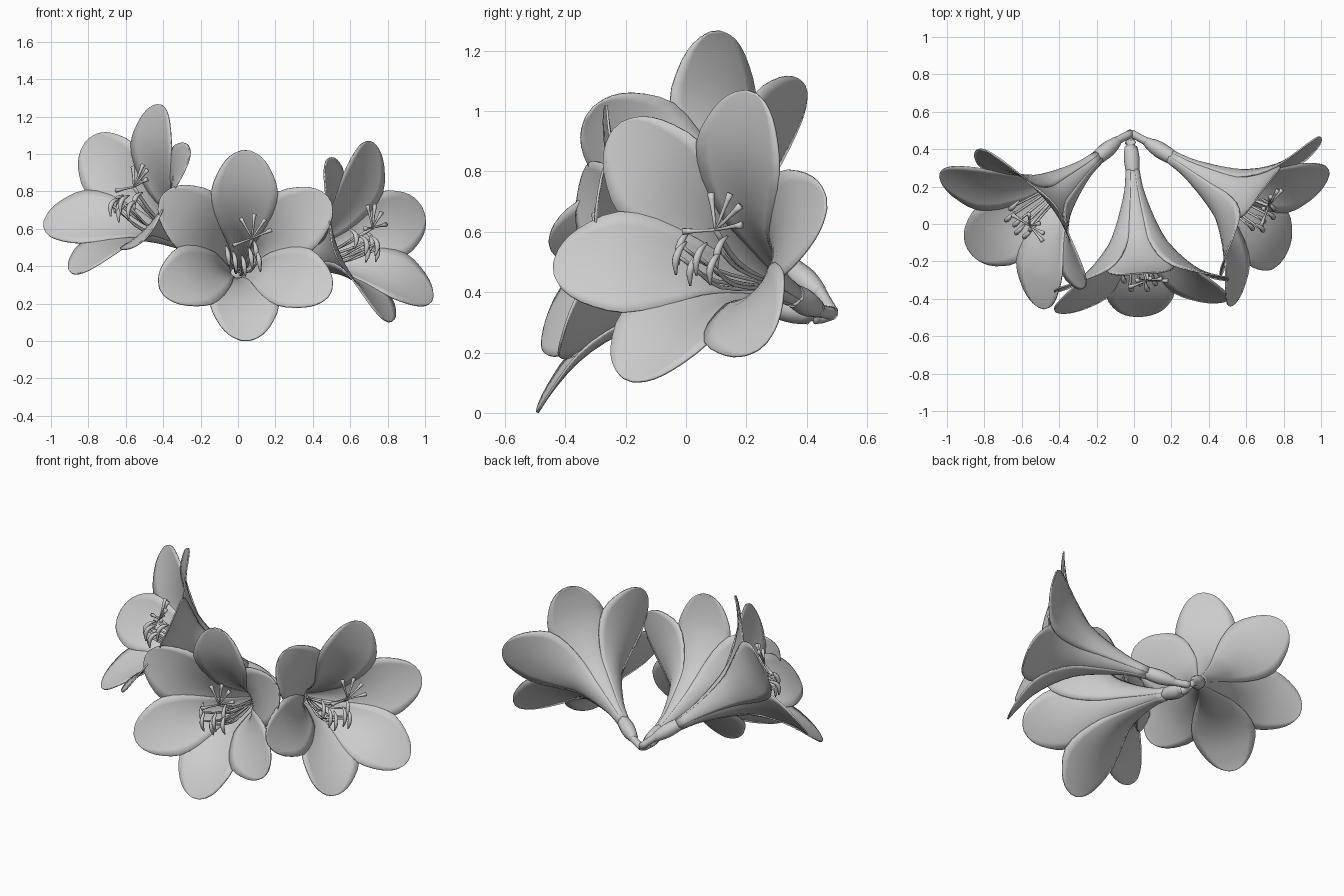
import bpy, bmesh, math
from mathutils import Vector, Matrix

if "Cube" in bpy.data.objects:
    bpy.data.objects.remove(bpy.data.objects["Cube"])

JOINT = Vector((-0.015, 0.485, 0.33))

# petal midline: radius from flower axis, position along axis, half width
PROFILE = [(.034, -.68, .024), (.046, -.58, .031), (.075, -.475, .05),
           (.11, -.375, .075), (.157, -.275, .112), (.24, -.168, .165),
           (.33, -.09, .187), (.41, -.045, .155), (.47, -.018, .112),
           (.505, -.005, .066), (.522, 0, .02)]


def smooth(points, steps):
    """Catmull-Rom resampling of a list of tuples."""
    p = [Vector(q) for q in points]
    p = [2 * p[0] - p[1]] + p + [2 * p[-1] - p[-2]]
    out = []
    for i in range(1, len(p) - 2):
        a, b, c, d = p[i - 1:i + 3]
        for k in range(steps):
            t = k / steps
            out.append(.5 * (2 * b + (c - a) * t + (2 * a - 5 * b + 4 * c - d) * t * t
                             + (3 * b - a - 3 * c + d) * t ** 3))
    return out + [p[-2]]


def make(name, bm, mat=None):
    bmesh.ops.recalc_face_normals(bm, faces=bm.faces)
    me = bpy.data.meshes.new(name)
    bm.to_mesh(me)
    bm.free()
    me.polygons.foreach_set("use_smooth", [True] * len(me.polygons))
    ob = bpy.data.objects.new(name, me)
    bpy.context.collection.objects.link(ob)
    if mat:
        ob.matrix_world = mat
    return ob


def bridge(bm, rows, closed):
    for a, b in zip(rows, rows[1:]):
        n = len(a)
        for j in range(n if closed else n - 1):
            k = (j + 1) % n
            bm.faces.new((a[j], a[k], b[k], b[j]))


def tube(bm, pts, sides=8, steps=3):
    """Sweep a round section along points given as (x, y, z, radius)."""
    pts = smooth(pts, steps)
    pos = [p.to_3d() for p in pts]
    rows = []
    for i, p in enumerate(pts):
        d = (pos[min(i + 1, len(pos) - 1)] - pos[max(i - 1, 0)]).normalized()
        q = Vector((0, 0, 1)).rotation_difference(d)
        rows.append([bm.verts.new(pos[i] + q @ Vector((math.cos(a), math.sin(a), 0)) * p.w)
                     for a in [2 * math.pi * k / sides for k in range(sides)]])
    bridge(bm, rows, True)
    bm.faces.new(rows[0])
    bm.faces.new(rows[-1])


def petal(name, frame, angle, inner):
    bm = bmesh.new()
    rows = []
    lift, narrow = (.008, .97) if inner else (0, 1)
    for r, s, w in smooth(PROFILE, 2):
        rho = r + 2 * max(0, r - .16)
        row = []
        for j in range(9):
            u = (j / 4 - 1) * w * narrow
            x = rho * math.sin(u / rho)
            y = r - rho * (1 - math.cos(u / rho))
            row.append(bm.verts.new((x, y, s + lift + .4 * u * u)))
        rows.append(row)
    bridge(bm, rows, False)
    ob = make(name, bm, frame @ Matrix.Rotation(angle, 4, 'Z'))
    mod = ob.modifiers.new("thickness", 'SOLIDIFY')
    mod.thickness = .008
    mod.offset = 0


def flower(name, centre, axis, up):
    z = Vector(axis).normalized()
    up = Vector(up)
    y = (up - z * up.dot(z)).normalized()
    x = y.cross(z)
    frame = Matrix.Translation(centre) @ Matrix((x, y, z)).transposed().to_4x4()

    for i in range(6):
        petal(f"{name}_petal_{i + 1}", frame, i * math.pi / 3, i % 2 == 0)

    # ovary and stalk running back to the shared joint
    j = frame.inverted() @ JOINT
    bm = bmesh.new()
    tube(bm, [(0, 0, -.655, .034), (0, 0, -.69, .04), (0, 0, -.76, .043),
              (0, 0, -.83, .03), (0, 0, -.85, .022), (j.x, j.y, j.z, .022)], 10)
    make(name + "_ovary_and_stalk", bm, frame)

    # stamens with hanging anthers
    bm = bmesh.new()
    for ax, ay, az in [(-.09, -.03, -.10), (-.055, -.07, -.06), (-.005, -.085, -.09),
                       (.03, -.05, -.05), (.075, -.06, -.08), (.06, 0, -.1)]:
        tube(bm, [(ax * .15, ay * .15, -.55, .005), (ax * .6, ay * .9 - .02, -.28, .007),
                  (ax, ay, az, .006)], 6)
        tube(bm, [(ax - .008, ay + .055, az - .02, .004), (ax, ay + .02, az + .01, .012),
                  (ax + .005, ay - .02, az + .012, .013),
                  (ax + .012, ay - .06, az - .012, .004)], 6)
    make(name + "_stamens", bm, frame)

    # style ending in a spread of short arms
    bm = bmesh.new()
    hub = Vector((.04, .055, -.06))
    tube(bm, [(0, 0, -.55, .007), (.02, .0, -.28, .009), (*hub, .009)], 6)
    for deg in (20, 52, 85, 125, 200):
        a = math.radians(deg)
        tip = hub + Vector((math.cos(a) * .11, math.sin(a) * .13, .02))
        tube(bm, [(*hub, .005), (*hub.lerp(tip, .6), .007), (*tip, .013)], 6, 2)
    make(name + "_style", bm, frame)


flower("middle_flower", (.04, -.375, .51), (.07, -.97, .225), (0, .23, 1))
flower("right_flower", (.75, .015, .585), (.81, -.504, .29), (-.09, .42, .95))
flower("left_flower", (-.645, -.025, .81), (-.665, -.56, .497), (.45, .25, .89))
